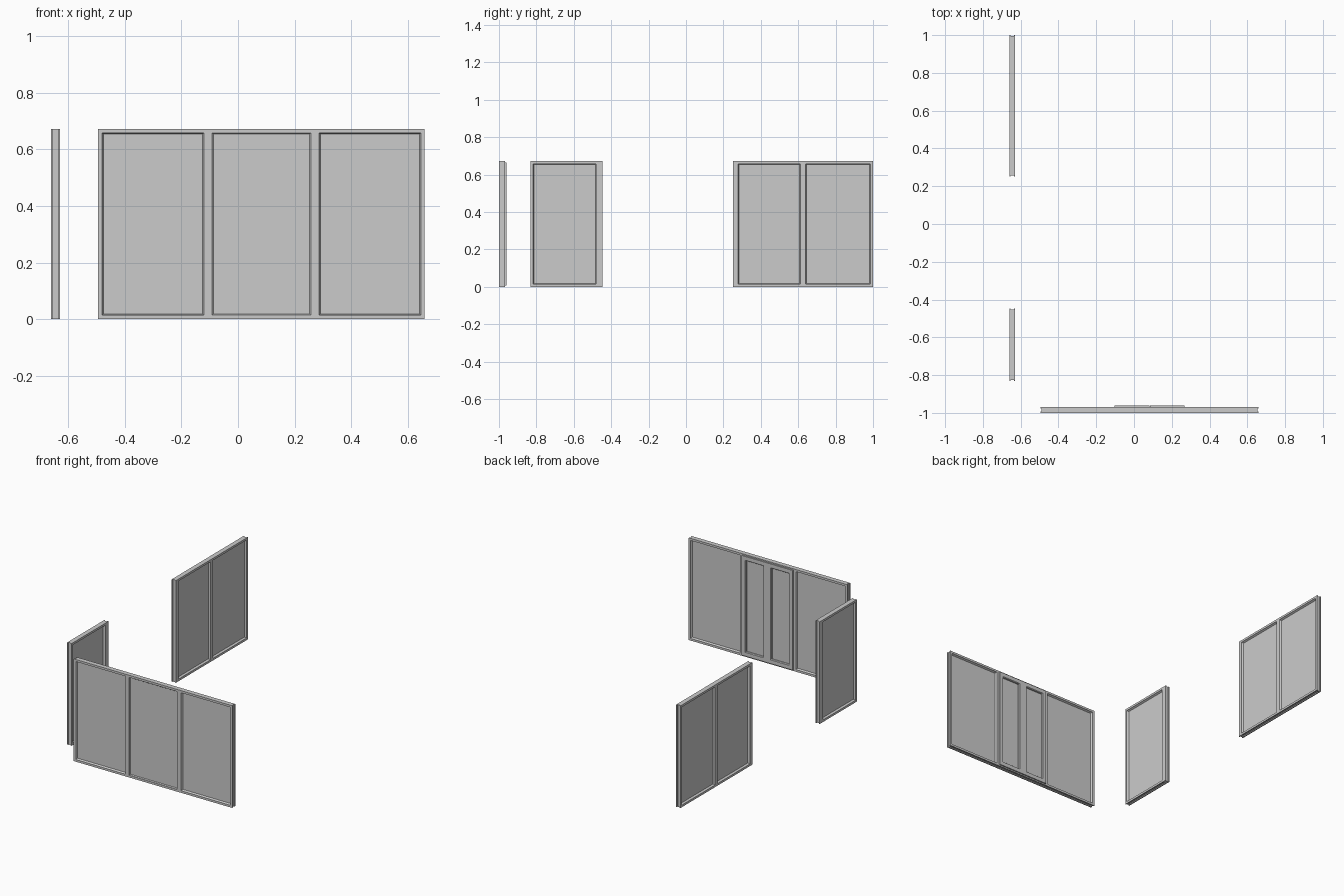
import bpy, bmesh
from mathutils import Matrix, Vector

if "Cube" in bpy.data.objects:
    bpy.data.objects.remove(bpy.data.objects["Cube"])

H = 0.672      # window height
D = 0.031      # frame depth
RAIL = 0.014   # top and bottom rail height


def finish(name, bm, xf):
    bmesh.ops.transform(bm, matrix=xf, verts=bm.verts)
    bmesh.ops.recalc_face_normals(bm, faces=bm.faces)
    me = bpy.data.meshes.new(name)
    bm.to_mesh(me)
    bm.free()
    ob = bpy.data.objects.new(name, me)
    bpy.context.collection.objects.link(ob)
    return ob


def prism(name, profile, axis, a, b, xf):
    """Extrude a 2D profile along u (axis 0) or z (axis 2); local axes are u, depth, z."""
    bm = bmesh.new()
    def put(p, t):
        return bm.verts.new((t, p[1], p[0]) if axis == 0 else (p[0], p[1], t))
    face = bm.faces.new([put(p, a) for p in profile])
    r = bmesh.ops.extrude_face_region(bm, geom=[face])
    vec = Vector((b - a, 0, 0)) if axis == 0 else Vector((0, 0, b - a))
    bmesh.ops.translate(bm, vec=vec,
                        verts=[v for v in r['geom'] if isinstance(v, bmesh.types.BMVert)])
    return finish(name, bm, xf)


def ring(name, u0, u1, z0, z1, profile, xf):
    """Mitred rectangular frame swept from an (inset, depth) profile."""
    bm = bmesh.new()
    loops = []
    for i, d in profile:
        loops.append([bm.verts.new(c) for c in ((u0+i, d, z0+i), (u1-i, d, z0+i),
                                                (u1-i, d, z1-i), (u0+i, d, z1-i))])
    n = len(loops)
    for k in range(n):
        p, q = loops[k], loops[(k+1) % n]
        for j in range(4):
            m = (j+1) % 4
            bm.faces.new((p[j], p[m], q[m], q[j]))
    return finish(name, bm, xf)


def rect(a, b, d0=0, d1=D):
    return [(a, d0), (b, d0), (b, d1), (a, d1)]


def channel(edge, inner, g=0.006):
    """Rail section with a shallow groove along its outer edge."""
    s = g if inner > edge else -g
    return [(edge, 0), (inner, 0), (inner, D), (edge, D), (edge, D-0.007),
            (edge+s, D-0.007), (edge+s, 0.007), (edge, 0.007)]


def window(name, u0, u1, panes, xf, leaf=None):
    # outer frame and mullions
    prism(name + "_left_jamb", channel(u0, panes[0][0]), 2, 0, H, xf)
    prism(name + "_right_jamb", channel(u1, panes[-1][1]), 2, 0, H, xf)
    prism(name + "_sill", channel(0, RAIL), 0, panes[0][0], panes[-1][1], xf)
    prism(name + "_head", rect(H-RAIL, H), 0, panes[0][0], panes[-1][1], xf)
    for a, b in zip(panes, panes[1:]):
        prism(name + "_mullion", rect(a[1], b[0]), 2, RAIL, H-RAIL, xf)
    # glass and glazing beads
    for k, (a, b) in enumerate(panes):
        g = 0.008 if k == leaf else 0.013
        prism(name + "_glass", rect(a, b, g, g+0.005), 2, RAIL, H-RAIL, xf)
        ring(name + "_front_bead", a, b, RAIL, H-RAIL,
             [(0, 0.003), (0.005, g), (0, g)], xf)
        if k != leaf:
            ring(name + "_back_bead", a, b, RAIL, H-RAIL,
                 [(0, D-0.003), (0.005, g+0.005), (0, g+0.005)], xf)


front = Matrix.Translation((0, -1, 0))
# local u -> world y, local depth -> world -x, outer face at x = -0.66
side = Matrix(((0, -1, 0, -0.66 + D), (1, 0, 0, 0), (0, 0, 1, 0), (0, 0, 0, 1)))

window("front_window", -0.495, 0.659,
       [(-0.48, -0.12), (-0.092, 0.258), (0.286, 0.646)], front, leaf=1)
window("side_window_double", 0.252, 1.0, [(0.278, 0.613), (0.639, 0.987)], side)
window("side_window_single", -0.832, -0.447, [(-0.819, -0.48)], side)

# pair of opening leaves on the inside of the front window's middle bay
for a, b in ((-0.102, 0.0825), (0.0835, 0.268)):
    ring("leaf_frame", a, b, 0.008, H-0.008,
         [(0, 0.013), (0, 0.039), (0.025, 0.039), (0.029, 0.034), (0.029, 0.013)], front)
    prism("leaf_glass", rect(a+0.027, b-0.027, 0.022, 0.027), 2, 0.035, H-0.035, front)
